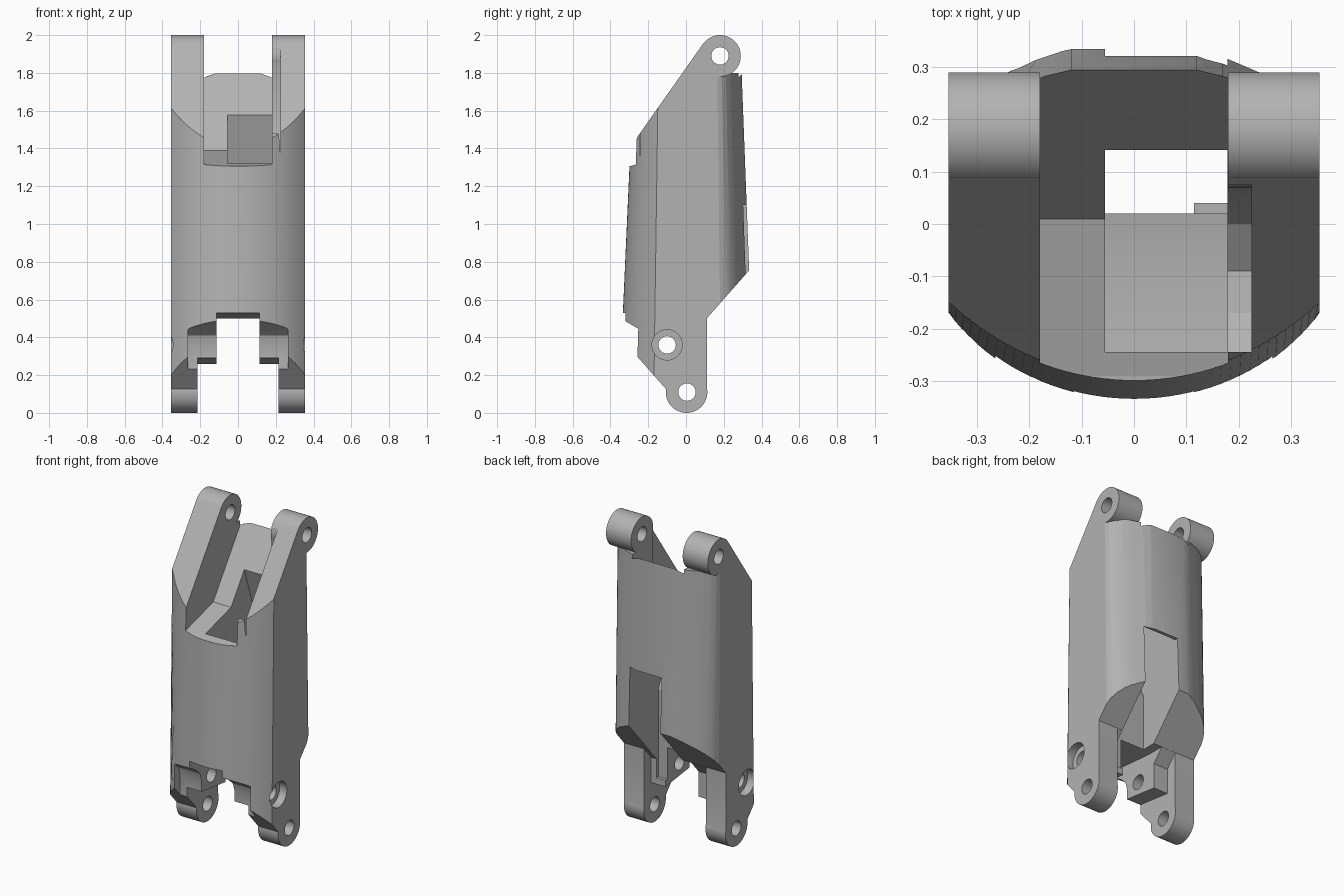
import bpy, bmesh, math

if "Cube" in bpy.data.objects:
    bpy.data.objects.remove(bpy.data.objects["Cube"])

W = 0.355  # half width of the link

grey = bpy.data.materials.new("plain_grey")
grey.diffuse_color = (0.45, 0.45, 0.45, 1)
grey.use_nodes = True
grey.node_tree.nodes["Principled BSDF"].inputs["Base Color"].default_value = grey.diffuse_color


def make(name, bm):
    bmesh.ops.recalc_face_normals(bm, faces=bm.faces)
    me = bpy.data.meshes.new(name)
    bm.to_mesh(me)
    bm.free()
    ob = bpy.data.objects.new(name, me)
    bpy.context.collection.objects.link(ob)
    me.materials.append(grey)
    return ob


def loft(name, a, b):
    """Solid between two matching rings of points."""
    bm = bmesh.new()
    va = [bm.verts.new(p) for p in a]
    vb = [bm.verts.new(p) for p in b]
    n = len(va)
    bm.faces.new(va)
    bm.faces.new(vb[::-1])
    for i in range(n):
        j = (i + 1) % n
        bm.faces.new((va[i], vb[i], vb[j], va[j]))
    return make(name, bm)


def prism(name, yz, x0, x1):
    return loft(name, [(x0, y, z) for y, z in yz], [(x1, y, z) for y, z in yz])


def rod(name, y, z, r, x0, x1, n=64):
    ring = [(y + r * math.cos(2 * math.pi * i / n),
             z + r * math.sin(2 * math.pi * i / n)) for i in range(n)]
    return prism(name, ring, x0, x1)


def boolean(ob, other, op):
    bpy.context.view_layer.objects.active = ob
    m = ob.modifiers.new("bool", 'BOOLEAN')
    m.object, m.operation, m.solver = other, op, 'EXACT'
    bpy.ops.object.modifier_apply(modifier=m.name)
    bpy.data.objects.remove(other, do_unlink=True)


def section(z):
    """Horizontal outline: round front, flat sides, softly rounded back."""
    edge, apex = -(0.172 - 0.014 * z), -(0.358 - 0.045 * z)
    s = edge - apex
    R = (W * W + s * s) / (2 * s)
    a = math.asin(W / R)
    pts = []
    for i in range(41):
        t = -a + 2 * a * i / 40
        pts.append((R * math.sin(t), apex + R - R * math.cos(t), z))
    b0, b1 = 0.187 - 0.012 * z, 0.363 - 0.038 * z
    back = [(W, 0), (0.345, 0.18), (0.325, 0.35), (0.29, 0.53),
            (0.255, 0.66), (0.22, 0.76), (0.17, 0.9), (0.12, 1)]
    pts += [(x, b0 + (b1 - b0) * f, z) for x, f in back]
    pts += [(-x, b0 + (b1 - b0) * f, z) for x, f in back[::-1]]
    return pts


# main body: tapered shell trimmed by the side profile
body = loft("link_body", section(-0.1), section(2.1))
side = [(-0.105, 0.11), (-0.105, 0.125), (-0.26, 0.30), (-0.5, 0.57), (-0.5, 1.117),
        (0.09, 1.954), (0.18, 1.89), (0.18, 1.80), (0.45, 1.80), (0.45, 0.886),
        (0.11, 0.50), (0.11, 0.11)]
boolean(body, prism("side_trim", side, -0.6, 0.6), 'INTERSECT')

# slot between the upper lugs
slot = [(-0.5, 1.30), (-0.29, 1.308), (0.01, 1.39), (0.297, 1.80), (0.5, 1.801),
        (0.5, 2.3), (-0.5, 2.3)]
boolean(body, prism("upper_slot", slot, -0.18, 0.18), 'DIFFERENCE')

# slanting channel running from the slot to the back
channel = [(-0.245, 1.62), (-0.245, 1.30), (-0.09, 1.10), (0.02, 0.85), (0.02, 0.3),
           (0.5, 0.3), (0.5, 1.10), (0.30, 1.10), (0.14, 1.58), (0.14, 1.62)]
channel[-1] = (0.127, 1.62)
boolean(body, prism("channel", channel, -0.055, 0.179), 'DIFFERENCE')

# side groove in one upper lug
groove = [(-0.245, 1.32), (-0.17, 1.28), (-0.09, 1.27), (0.0, 1.33), (0.05, 1.42),
          (0.075, 1.52), (0.075, 2.3), (-0.245, 2.3)]
boolean(body, prism("groove", groove, 0.15, 0.225), 'DIFFERENCE')

# gaps between the lower lugs and the front recess
gap = [(-0.5, 0.545), (0.0, 0.50), (0.5, 0.50), (0.5, -0.2), (-0.5, -0.2)]
boolean(body, prism("centre_gap", gap, -0.115, 0.115), 'DIFFERENCE')
wide = [(-0.5, 0.33), (0.04, 0.26), (0.04, 0.42), (0.11, 0.499), (0.5, 0.499),
        (0.5, -0.2), (-0.5, -0.2)]
boolean(body, prism("wide_gap", wide, -0.215, 0.215), 'DIFFERENCE')
recess = [(-0.2, -0.1), (-0.2, 0.36), (-0.215, 0.41), (-0.26, 0.45), (-0.32, 0.485),
          (-0.5, 0.59), (-0.5, -0.1)]
boolean(body, prism("front_recess", recess, -0.265, 0.265), 'DIFFERENCE')

# round lug ends, then pin holes
for s in (-1, 1):
    boolean(body, rod("upper_lug", 0.18, 1.89, 0.11, s * 0.18, s * W), 'UNION')
    boolean(body, rod("lower_lug", 0.003, 0.11, 0.11, s * 0.215, s * W), 'UNION')
    boolean(body, rod("counterbore", -0.1, 0.36, 0.08, s * 0.305, s * 0.6), 'DIFFERENCE')
for y, z in ((0.18, 1.89), (0.005, 0.11), (-0.1, 0.36)):
    boolean(body, rod("pin_hole", y, z, 0.046, -0.6, 0.6, 40), 'DIFFERENCE')

bpy.ops.object.select_all(action='DESELECT')
body.select_set(True)
bpy.context.view_layer.objects.active = body
bpy.ops.object.shade_smooth_by_angle(angle=math.radians(20))
